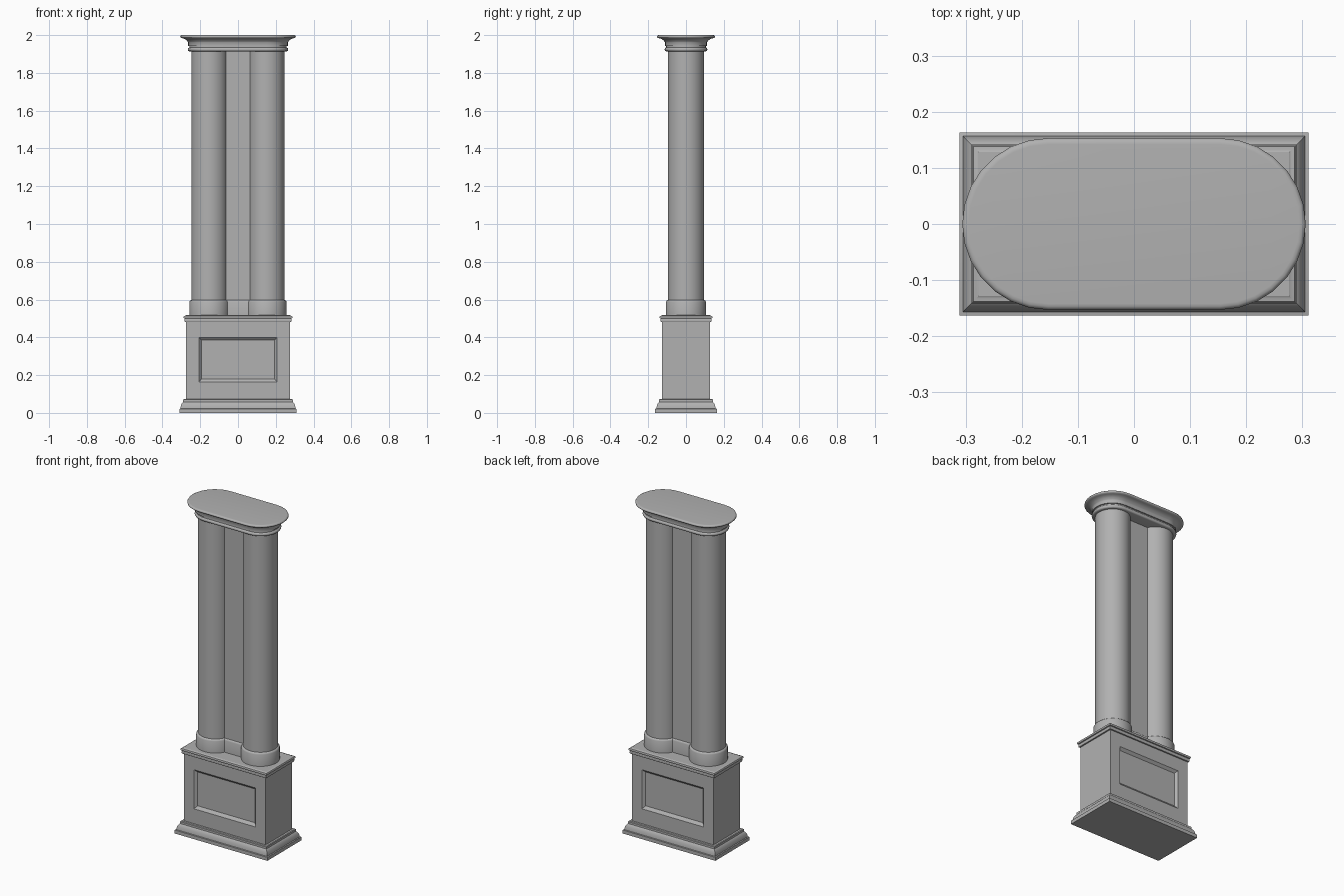
import bpy, bmesh, math

if "Cube" in bpy.data.objects:
    bpy.data.objects.remove(bpy.data.objects["Cube"])

# Mid grey stone
stone = bpy.data.materials.new("grey_stone")
stone.diffuse_color = (0.44, 0.44, 0.44, 1)
stone.use_nodes = True
stone.node_tree.nodes["Principled BSDF"].inputs["Base Color"].default_value = stone.diffuse_color


def finish(name, bm, angle=35):
    bmesh.ops.recalc_face_normals(bm, faces=bm.faces[:])
    me = bpy.data.meshes.new(name)
    bm.to_mesh(me)
    bm.free()
    me.materials.append(stone)
    ob = bpy.data.objects.new(name, me)
    bpy.context.collection.objects.link(ob)
    bpy.ops.object.select_all(action='DESELECT')
    bpy.context.view_layer.objects.active = ob
    ob.select_set(True)
    bpy.ops.object.shade_smooth_by_angle(angle=math.radians(angle))
    return ob


def rect(hx, hy):
    return lambda o: [(-hx - o, -hy - o), (hx + o, -hy - o), (hx + o, hy + o), (-hx - o, hy + o)]


def circle(cx, n=48):
    return lambda r: [(cx + r * math.cos(2 * math.pi * i / n), r * math.sin(2 * math.pi * i / n))
                      for i in range(n)]


def stadium(half, n=14):
    def pts(r):
        arc = [-math.pi / 2 + math.pi * i / n for i in range(n + 1)]
        right = [(half + r * math.cos(a), r * math.sin(a)) for a in arc]
        return right + [(-x, -y) for x, y in right]
    return pts


def loft(name, outline, profile, angle=35):
    """Stack outlines along a profile of (offset, z) and cap both ends."""
    bm = bmesh.new()
    rings = [[bm.verts.new((x, y, z)) for x, y in outline(o)] for o, z in profile]
    n = len(rings[0])
    for a, b in zip(rings, rings[1:]):
        for i in range(n):
            j = (i + 1) % n
            bm.faces.new((a[i], a[j], b[j], b[i]))
    bm.faces.new(rings[0][::-1])
    bm.faces.new(rings[-1])
    return finish(name, bm, angle)


HX, HY = 0.274, 0.126

# Pedestal body with a recessed panel on front and back
bm = bmesh.new()
bmesh.ops.create_cube(bm, size=1)
for v in bm.verts:
    v.co = (v.co.x * 2 * HX, v.co.y * 2 * HY, 0.05 if v.co.z < 0 else 0.50)
bm.normal_update()
for f in [f for f in bm.faces if abs(f.normal.y) > 0.9]:
    for hx, z0, z1, depth in ((0.207, 0.163, 0.40, 0), (0.193, 0.18, 0.385, 0.014)):
        bmesh.ops.inset_individual(bm, faces=[f], thickness=0.01)
        for v in f.verts:
            v.co = (math.copysign(hx, v.co.x), math.copysign(HY - depth, v.co.y),
                    z0 if v.co.z < 0.275 else z1)
finish("pedestal_body", bm, 20)

# Pedestal mouldings
loft("plinth_moulding", rect(HX, HY),
     [(0.037, 0), (0.037, 0.021), (0.031, 0.023), (0.030, 0.030), (0.027, 0.042),
      (0.022, 0.052), (0.018, 0.056), (0.016, 0.058), (0.016, 0.07), (0.012, 0.073), (0, 0.073)])
loft("pedestal_top_moulding", rect(HX, HY),
     [(0, 0.48), (0.007, 0.481), (0.009, 0.486), (0.009, 0.495), (0.007, 0.499),
      (0.012, 0.501), (0.014, 0.505), (0.014, 0.509), (0.012, 0.513), (0.007, 0.514),
      (0.002, 0.517)], 20)

# Twin columns with their base collars
for side, x in (("left", -0.151), ("right", 0.151)):
    loft(side + "_column", circle(x), [(0.096, 0.51), (0.096, 1.925)])
    loft(side + "_column_base", circle(x),
         [(0.106, 0.51), (0.106, 0.588), (0.103, 0.594), (0.096, 0.598)])

# Recessed web joining the columns
loft("web", rect(0.10, 0.039), [(0, 0.51), (0, 1.925)])
loft("web_base", rect(0.10, 0.048), [(0, 0.51), (0, 0.588), (-0.003, 0.594), (-0.009, 0.598)])

# Oblong capital with a softly rolled rim
loft("capital", stadium(0.153),
     [(0.104, 1.914), (0.110, 1.916), (0.113, 1.921), (0.113, 1.926), (0.110, 1.932),
      (0.105, 1.934), (0.105, 1.942), (0.111, 1.943), (0.111, 1.962), (0.114, 1.966),
      (0.119, 1.972), (0.128, 1.979), (0.140, 1.983), (0.149, 1.985), (0.153, 1.989),
      (0.153, 1.993), (0.151, 1.997), (0.147, 1.9995), (0.142, 2.0)], 50)
